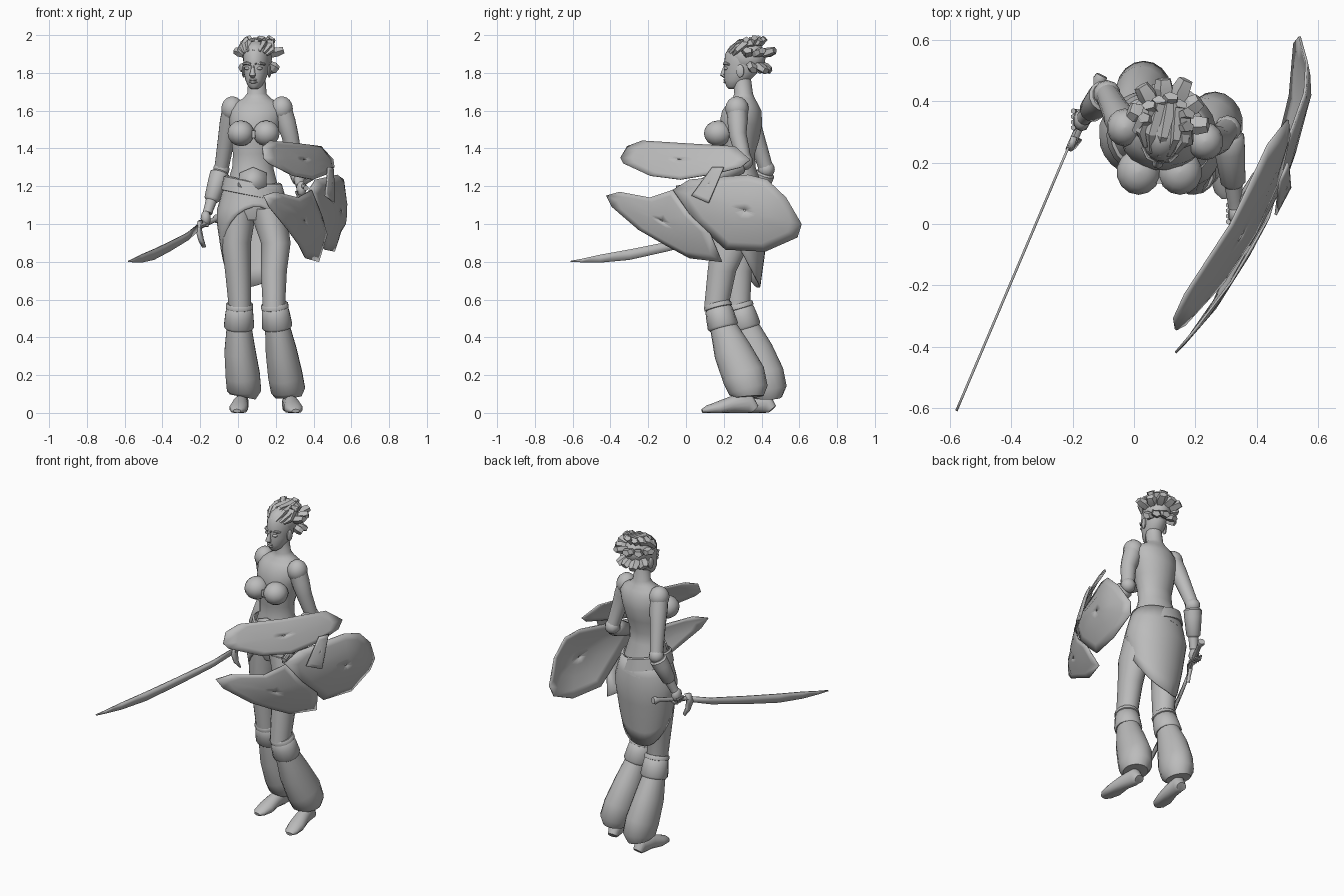
import bpy, bmesh
from math import sin, cos, pi, radians
from mathutils import Vector, Matrix

if "Cube" in bpy.data.objects:
    bpy.data.objects.remove(bpy.data.objects["Cube"])

grey = bpy.data.materials.new("plain grey")
grey.use_nodes = True
grey.diffuse_color = (0.5, 0.5, 0.5, 1)
grey.node_tree.nodes["Principled BSDF"].inputs["Base Color"].default_value = (0.5, 0.5, 0.5, 1)
UP = Vector((0, 0, 1))
HEAD_TURN = Matrix.Translation((.1, .31, 0)) @ Matrix.Rotation(-.2, 4, 'Z') @ Matrix.Translation((-.1, -.31, 0))


def grid(name, rows, wrap=True, caps=True, thick=0, angle=45, turn=None):
    """Skin rows of points into an object."""
    bm = bmesh.new()
    vs = [[bm.verts.new(p) for p in row] for row in rows]
    n = len(rows[0])
    for a, b in zip(vs, vs[1:]):
        for i in range(n if wrap else n - 1):
            j = (i + 1) % n
            bm.faces.new((a[i], a[j], b[j], b[i]))
    if caps:
        bm.faces.new(vs[0])
        bm.faces.new(vs[-1])
    bmesh.ops.recalc_face_normals(bm, faces=bm.faces)
    mesh = bpy.data.meshes.new(name)
    bm.to_mesh(mesh)
    bm.free()
    if turn:
        mesh.transform(turn)
    mesh.materials.append(grey)
    ob = bpy.data.objects.new(name, mesh)
    bpy.context.collection.objects.link(ob)
    if thick:
        mod = ob.modifiers.new("thickness", 'SOLIDIFY')
        mod.thickness, mod.offset = thick, 0
    bpy.ops.object.select_all(action='DESELECT')
    ob.select_set(True)
    bpy.context.view_layer.objects.active = ob
    bpy.ops.object.shade_smooth_by_angle(angle=radians(angle))
    return ob


def tube(name, pts, n=14, level=False, floor=False, **kw):
    """Elliptical rings (x, y, z, radius, radius) along a path."""
    c = [Vector(p[:3]) for p in pts]
    rows = []
    for i, p in enumerate(pts):
        t = UP if level else (c[min(i + 1, len(c) - 1)] - c[max(i - 1, 0)]).normalized()
        ref = Vector((1, 0, 0)) if abs(t.x) < .8 else Vector((0, 1, 0))
        side = (ref - ref.dot(t) * t).normalized()
        other = side.cross(t)
        ra, rb = p[3], p[-1]
        row = [c[i] + side * ra * cos(2 * pi * (k + .5) / n) + other * rb * sin(2 * pi * (k + .5) / n) for k in range(n)]
        if floor:
            row = [Vector((v.x, v.y, max(v.z, 0))) for v in row]
        rows.append(row)
    return grid(name, rows, **kw)


def ball(name, x, y, z, rx, ry, rz, n=14, **kw):
    steps = [pi * (i + .15) / 8.3 for i in range(9)]
    return tube(name, [(x, y, z - rz * cos(s), rx * sin(s), ry * sin(s)) for s in steps], n, level=True, **kw)


def interp(table, v):
    for (a, *p), (b, *q) in zip(table, table[1:]):
        if v >= b:
            f = min(1, (a - v) / (a - b))
            return [s + (e - s) * f for s, e in zip(p, q)]
    return table[-1][1:]


# Torso and neck
tube("torso", [(.08, .29, 1.02, .1, .1), (.077, .29, 1.1, .16, .13), (.075, .29, 1.2, .138, .115),
               (.078, .285, 1.3, .11, .085), (.08, .28, 1.37, .108, .085), (.085, .285, 1.45, .122, .105),
               (.092, .29, 1.53, .138, .115), (.1, .295, 1.6, .145, .105), (.1, .3, 1.64, .12, .08),
               (.1, .305, 1.665, .075, .06), (.1, .305, 1.69, .052, .05), (.1, .295, 1.78, .045, .048)], 20, level=True)
for side, x in (("right", .015), ("left", .15)):
    ball(side + "_breast", x, .17, 1.48, .072, .075, .068)
tube("bust_clasp", [(.083, .15, 1.455, .02, .02), (.083, .15, 1.495, .02, .02)], 8)

# Waist wraps, one tilted over the other
for i, tilt in enumerate((-.16, .12)):
    rows = []
    for z, r in ((1.225, .0), (1.22, .012), (1.15, .026), (1.145, .01)):
        rows.append([Vector((.076 + (.14 + r) * sin(a), .29 - (.118 + r) * cos(a), z - .03 * i + tilt * sin(a) * .2))
                     for a in [2 * pi * k / 24 for k in range(24)]])
    grid(f"waist_wrap_{i}", rows, caps=False)
grid("bodice_point", [[(.01, .195, 1.27), (.08, .178, 1.3), (.15, .195, 1.27)],
                      [(.0, .17, 1.2), (.075, .155, 1.17), (.15, .17, 1.2)]], wrap=False, caps=False, thick=.008)

# Wrapped skirt, open high in front and long behind
shape = [(1.21, .148, .125), (1.05, .195, .15), (.85, .165, .125), (.6, .11, .09)]
rows = []
for i in range(7):
    row = []
    for k in range(28):
        a = 2 * pi * k / 28
        hem = .67 + .42 * ((1 + cos(a)) / 2) ** 1.4 + .03 * sin(a)
        z = 1.21 + (hem - 1.21) * i / 6
        rx, ry = interp(shape, z)
        row.append((.08 + rx * sin(a), .29 - ry * cos(a), z))
    rows.append(row)
grid("skirt", rows, caps=False, thick=.008)

# Legs: thigh, knee band, cuff, baggy trouser, shoe
thighs = {"right": [(.0, .29, 1.08, .1, .12), (-.01, .28, .9, .08, .105), (0, .27, .75, .07, .08), (.01, .275, .56, .06, .065)],
          "left": [(.155, .27, 1.08, .1, .12), (.2, .235, .9, .08, .105), (.19, .19, .75, .07, .077), (.19, .16, .56, .06, .065)]}
lower = {"right": [(.008, .285, .56), (.005, .32, .44), (.01, .36, .33), (.025, .405, .2), (.032, .43, .12), (.02, .43, .06)],
         "left": [(.195, .17, .56), (.21, .2, .44), (.228, .245, .33), (.25, .305, .2), (.265, .33, .12), (.27, .335, .06)]}
toes = {"right": (-.005, .2), "left": (.305, .085)}
for s in ("right", "left"):
    tube(s + "_thigh", thighs[s], 16, level=True)
    k, c, *p = [Vector(v) for v in lower[s]]
    d = (c - k).normalized()
    tube(s + "_knee_band", [(*(k - d * .02), .068), (*(k - d * .012), .074), (*(k + d * .005), .074), (*(k + d * .01), .06)])
    tube(s + "_cuff", [(*k, .06), (*(k + d * .012), .072), (*(k + d * .05), .077), (*(c - d * .02), .082), (*(c - d * .008), .074)])
    tube(s + "_trouser", [(*(c - d * .02), .066, .07), (*p[0], .083, .1), (*p[1], .092, .115),
                          (*p[2], .092, .105), (*(p[2] * .4 + p[3] * .6), .07, .078)], 18)
    hx, hy, _ = p[3]
    tx, ty = toes[s]
    foot = [(-.12, .02, .03, .025), (0, .05, .038, .055), (.35, .045, .042, .045),
            (.65, .025, .05, .036), (.9, .016, .04, .022), (1, .01, .02, .01)]
    tube(s + "_shoe", [(hx + (tx - hx) * f, hy + (ty - hy) * f, z, a, b) for f, z, a, b in foot], floor=True)

# Arms, bracers and hands
arms = {"right": [(-.03, .315, 1.61), (-.06, .37, 1.46), (-.088, .425, 1.29), (-.155, .355, 1.08)],
        "left": [(.232, .27, 1.61), (.275, .275, 1.47), (.305, .31, 1.33), (.33, .08, 1.21)]}
for s, pts in arms.items():
    a, b, e, w = [Vector(v) for v in pts]
    ball(s + "_shoulder", *a, .06, .062, .066)
    tube(s + "_upper_arm", [(*a, .054), (*(a * .5 + b * .5), .053), (*b, .046), (*e, .038)])
    tube(s + "_forearm", [(*e, .038), (*(e * .7 + w * .3), .04), (*w, .026), (*(w + (w - e) * .1), .026)])
    ball(s + "_elbow_guard", *e, .045, .045, .045, n=10)
    tube(s + "_bracer", [(*(e * .92 + w * .08), .044), (*(e * .88 + w * .12), .053), (*(e * .7 + w * .3), .051),
                         (*(e * .25 + w * .75), .041), (*(e * .2 + w * .8), .03)])
    h = w + (w - e).normalized() * .055
    ball(s + "_hand", *h, .028, .036, .042, n=10)
    for i in range(4):
        f = h + Vector((-.005, .03 - .018 * i, -.022))
        tube(f"{s}_finger_{i}", [(f.x - .022, f.y, f.z + .012, .009), (f.x - .015, f.y, f.z - .018, .009),
                                 (f.x + .02, f.y, f.z - .015, .008)], 6)

# Curved sword in the right hand
tube("sword_grip", [(-.105, .485, 1.03, .02), (-.112, .47, 1.028, .024), (-.12, .45, 1.025, .014), (-.205, .255, .985, .014)], 8)
grid("sword_guard", [[(-.195, .285, 1.02), (-.205, .25, 1.015)], [(-.2, .275, .97), (-.215, .24, .965)],
                     [(-.19, .27, .92), (-.2, .25, .91)], [(-.178, .28, .88), (-.18, .275, .875)]],
     wrap=False, caps=False, thick=.02)
blade = [(.26, 1.0, .965), (.13, .955, .915), (-.1, .905, .855), (-.3, .865, .81), (-.45, .838, .796), (-.55, .816, .797), (-.61, .805, .8)]
grid("sword_blade", [[(-.21 - .425 * (.26 - y), y, t), (-.21 - .425 * (.26 - y), y, b)] for y, t, b in blade],
     wrap=False, caps=False, thick=.008)

# Three-plate curved shield on the left arm
bow = [(.62, .55), (.44, .58), (.18, .51), (-.05, .395), (-.28, .25), (-.45, .1)]


def plate(name, outline, lift=0):
    cy = sum(p[0] for p in outline) / len(outline)
    cz = sum(p[1] for p in outline) / len(outline)
    rows = []
    for f in (1, .8, .5, .2, .02):
        ring = [(cy + (y - cy) * f, cz + (z - cz) * f) for y, z in outline]
        rows.append([(interp(bow, y)[0] - 1.1 * (z - 1.1) ** 2 + lift, y, z) for y, z in ring])
    grid(name, rows, thick=.008, angle=30, caps=False)


plate("shield_upper_plate", [(-.345, 1.35), (-.31, 1.41), (-.23, 1.44), (0, 1.425), (.26, 1.41), (.34, 1.34), (.29, 1.3),
                             (.15, 1.265), (-.03, 1.235), (-.19, 1.255), (-.33, 1.32)], .012)
plate("shield_lower_plate", [(-.42, 1.15), (-.35, 1.17), (-.19, 1.14), (-.07, 1.18), (.02, 1.05), (.13, .945),
                             (.19, .8), (.02, .82), (-.11, .89), (-.25, .97), (-.39, 1.09)], .012)
plate("shield_rear_plate", [(-.07, 1.18), (.02, 1.235), (.33, 1.26), (.43, 1.235), (.53, 1.14), (.612, 1.0), (.59, .93),
                            (.42, .855), (.21, .865), (.04, 1.02)])
plate("shield_strap", [(.14, 1.3), (.2, 1.3), (.12, 1.11), (.03, 1.15)], .03)
tube("shield_handle", [(.4, .16, 1.25, .014), (.335, .06, 1.21, .014), (.36, -.05, 1.19, .014)], 8)

# Head and face
tube("head", [(.1, .245, 1.715, .018, .02), (.1, .255, 1.728, .035, .043), (.1, .27, 1.76, .052, .07), (.1, .29, 1.8, .064, .088),
              (.1, .3, 1.85, .069, .1), (.1, .305, 1.9, .069, .1), (.1, .31, 1.94, .056, .08),
              (.1, .31, 1.965, .03, .045)], 18, level=True, turn=HEAD_TURN)
tube("nose", [(.1, .21, 1.84, .009, .01), (.1, .198, 1.805, .012, .014), (.1, .194, 1.79, .018, .016),
              (.1, .205, 1.778, .012, .008)], 8, turn=HEAD_TURN)
for i, z in enumerate((1.763, 1.751)):
    ball(f"lip_{i}", .1, .208, z, .024, .012, .007, n=10, turn=HEAD_TURN)
for s, m in (("right", -1), ("left", 1)):
    ball(s + "_eye", .1 + m * .031, .218, 1.824, .018, .014, .009, n=10, turn=HEAD_TURN)
    ball(s + "_ear", .1 + m * .069, .3, 1.81, .01, .022, .035, n=8, turn=HEAD_TURN)
    tube(s + "_brow", [(.1 + m * .012, .203, 1.845, .008), (.1 + m * .035, .21, 1.852, .009),
                       (.1 + m * .058, .238, 1.845, .006)], 6, turn=HEAD_TURN)

# Swept-back hair of blunt, faceted locks
ball("hair_cap", .1, .325, 1.885, .078, .1, .088, turn=HEAD_TURN)
core = Vector((.1, .325, 1.88))
for layer, (count, spread, lift, reach) in enumerate(((7, 85, 48, .13), (6, 80, 14, .155), (5, 65, -28, .14))):
    for i in range(count):
        a = radians(spread * (2 * i / (count - 1) - 1))
        e = radians(lift)
        d = Vector((sin(a) * cos(e) * .85, cos(a) * cos(e), sin(e)))
        tip = core + d * (reach + .012 * (i % 2))
        path = [(*(core + d * .06), .02), (*(core + d * reach * .8), .034, .026), (*tip, .026, .018)]
        if layer == 0:
            start = Vector((.1 + .06 * sin(a), .222 + .045 * (1 - cos(a)), 1.895 + .02 * cos(a)))
            rise = Vector((.1 + .085 * sin(a), .285, 1.915 + .05 * cos(a)))
            path = [(*start, .009), (*rise, .019, .016), (*(core + d * reach * .85), .03, .024), (*tip, .026, .018)]
        tube(f"hair_lock_{layer}_{i}", path, 5, angle=20, turn=HEAD_TURN)
